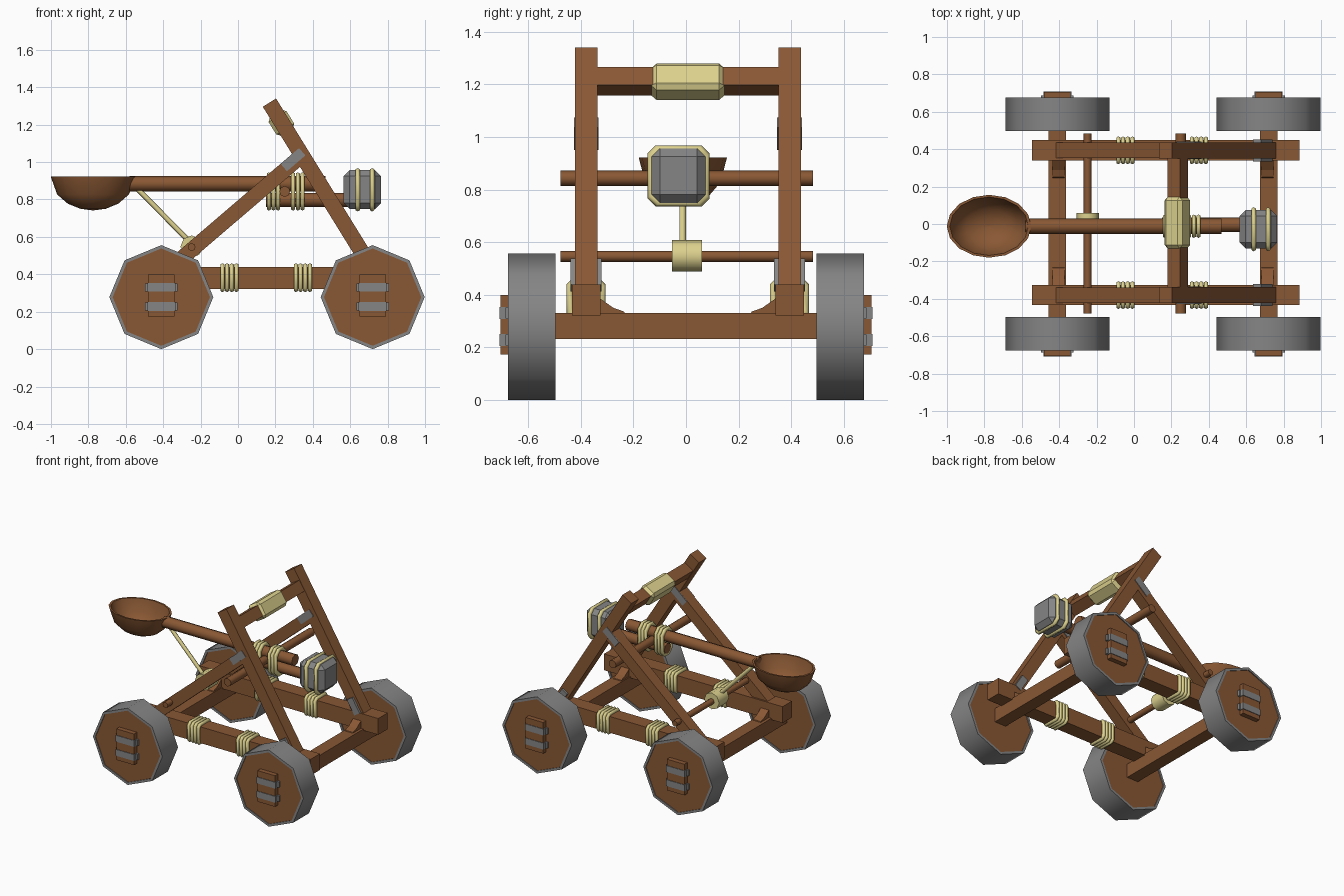
import bpy, bmesh, math
from mathutils import Vector

if "Cube" in bpy.data.objects:
    bpy.data.objects.remove(bpy.data.objects["Cube"])


def material(name, rgb):
    m = bpy.data.materials.new(name)
    m.diffuse_color = (*rgb, 1)
    m.use_nodes = True
    m.node_tree.nodes["Principled BSDF"].inputs["Base Color"].default_value = m.diffuse_color
    return m


WOOD = material("brown wood", (0.25, 0.097, 0.034))
METAL = material("grey metal", (0.235, 0.235, 0.235))
ROPE = material("pale rope", (0.72, 0.64, 0.27))


def finish(bm, name, mat, smooth=None):
    bmesh.ops.recalc_face_normals(bm, faces=bm.faces)
    me = bpy.data.meshes.new(name)
    bm.to_mesh(me)
    bm.free()
    me.materials.append(mat)
    ob = bpy.data.objects.new(name, me)
    bpy.context.collection.objects.link(ob)
    if smooth:
        bpy.ops.object.select_all(action='DESELECT')
        ob.select_set(True)
        bpy.context.view_layer.objects.active = ob
        bpy.ops.object.shade_smooth_by_angle(angle=math.radians(smooth))
    return ob


def box(name, loc, size, mat, tilt=0, bevel=0):
    bm = bmesh.new()
    bmesh.ops.create_cube(bm, size=1)
    bmesh.ops.scale(bm, vec=size, verts=bm.verts)
    if bevel:
        bmesh.ops.bevel(bm, geom=bm.edges[:], offset=bevel, segments=1, affect='EDGES')
    ob = finish(bm, name, mat)
    ob.location = loc
    ob.rotation_euler.y = -tilt
    return ob


def beam(name, p, q, y, width, mat):
    # square beam between two (x, z) points
    dx, dz = q[0] - p[0], q[1] - p[1]
    return box(name, ((p[0] + q[0]) / 2, y, (p[1] + q[1]) / 2),
               (math.hypot(dx, dz), width, width * 0.97), mat, math.atan2(dz, dx))


def rod(name, p, q, r, mat, sides=8, smooth=50):
    p, q = Vector(p), Vector(q)
    bm = bmesh.new()
    bmesh.ops.create_cone(bm, cap_ends=True, segments=sides, radius1=r, radius2=r, depth=(q - p).length)
    ob = finish(bm, name, mat, smooth)
    ob.location = (p + q) / 2
    ob.rotation_mode = 'QUATERNION'
    ob.rotation_quaternion = (q - p).to_track_quat('Z', 'Y')
    return ob


def loft(name, rings, mat, wrap=False, smooth=None):
    # skin a list of closed rings with equal point counts
    bm = bmesh.new()
    vs = [[bm.verts.new(p) for p in r] for r in rings]
    n = len(vs[0])
    for i in range(len(vs) if wrap else len(vs) - 1):
        a, b = vs[i], vs[(i + 1) % len(vs)]
        for j in range(n):
            k = (j + 1) % n
            bm.faces.new((a[j], a[k], b[k], b[j]))
    if not wrap:
        bm.faces.new(vs[0])
        bm.faces.new(vs[-1])
    return finish(bm, name, mat, smooth)


def rope_ring(name, c, a, b, chamfer, r=0.0125):
    # rope loop around the x axis with a chamfered rectangular path
    rings = []
    for k in range(6):
        t = math.tau * k / 6
        A, B, x = a + r * math.cos(t), b + r * math.cos(t), c[0] + r * math.sin(t)
        path = [(A, B - chamfer), (A - chamfer, B), (chamfer - A, B), (-A, B - chamfer),
                (-A, chamfer - B), (chamfer - A, -B), (A - chamfer, -B), (A, chamfer - B)]
        rings.append([(x, c[1] + u, c[2] + v) for u, v in path])
    return loft(name, rings, ROPE, True, 65)


Y0, HALF = 0.007, 0.387

# wheels, axles and hub clamps
for wx, tag in ((-0.41, "rear"), (0.72, "front")):
    box(tag + "_axle", (wx, 0, 0.281), (0.092, 1.1, 0.1), WOOD)
    for s in (-1, 1):
        wy = s * 0.587
        rings = [[(wx + r * math.cos(math.tau * j / 8), wy + d, 0.278 + r * math.sin(math.tau * j / 8))
                  for j in range(8)]
                 for r, d in ((0.278, -0.09), (0.278, 0.09), (0.26, 0.09), (0.26, -0.09))]
        loft(tag + "_wheel_tyre", rings, METAL, True, 50)
        disc = rod(tag + "_wheel_disc", (wx, wy - 0.084, 0.278), (wx, wy + 0.084, 0.278), 0.262, WOOD)
        box(tag + "_hub_plate", (wx, s * 0.68, 0.286), (0.14, 0.05, 0.225), WOOD)
        for z in (0.33, 0.228):
            box(tag + "_hub_band", (wx, s * 0.69, z), (0.15, 0.038, 0.046), METAL)
            box(tag + "_hub_band_foot", (wx, s * 0.677, z), (0.175, 0.02, 0.042), METAL)

# side frames
post_top, post_foot = (0.168, 1.318), (0.725, 0.417)
post_angle = math.atan2(post_foot[1] - post_top[1], post_foot[0] - post_top[0])
strut_foot, strut_top = (-0.395, 0.405), (0.335, 1.03)
strut_angle = math.atan2(strut_top[1] - strut_foot[1], strut_top[0] - strut_foot[0])
for s in (-1, 1):
    y = Y0 + s * HALF
    box("side_rail", (0.17, y, 0.38), (1.43, 0.108, 0.118), WOOD)
    beam("leaning_post", post_top, post_foot, y, 0.086, WOOD)
    beam("rear_strut", strut_foot, strut_top, y, 0.083, WOOD)
    box("strut_bracket", (0.294, y, 1.013), (0.13, 0.094, 0.052), METAL, strut_angle)
    box("post_bracket", (0.688, y, 0.475), (0.115, 0.118, 0.05), METAL, post_angle)
    # rope lashings on the rail
    for x in (-0.046, 0.347):
        for k in range(4):
            rope_ring("rail_lashing", (x + (k - 1.5) * 0.025, y, 0.382), 0.062, 0.065, 0.02)
    # curved wedges between rail and axle
    inner = HALF - 0.054
    curve = [(inner + 0.02, 0.32), (inner - 0.1, 0.32), (inner - 0.09, 0.336),
             (inner - 0.05, 0.35), (inner, 0.385), (inner + 0.02, 0.385)]
    for wx in (-0.403, 0.715):
        loft("corner_wedge", [[(wx + d, Y0 + s * u, v) for u, v in curve] for d in (-0.032, 0.032)], WOOD)

# padded crossbar
box("crossbar", (0.234, Y0, 1.212), (0.08, 2 * HALF, 0.078), WOOD, post_angle)
box("crossbar_pad", (0.232, Y0, 1.21), (0.118, 0.278, 0.112), ROPE, post_angle, 0.02)

# pivot rod and winch rod
rod("pivot_rod", (0.25, -0.478, 0.843), (0.25, 0.484, 0.843), 0.029, WOOD)
rod("winch_rod", (-0.248, -0.478, 0.546), (-0.248, 0.484, 0.546), 0.021, WOOD)
rod("winch_coil", (-0.248, -0.053, 0.548), (-0.248, 0.06, 0.548), 0.06, ROPE)
rod("pull_rope", (-0.25, -0.013, 0.565), (-0.54, -0.013, 0.86), 0.014, ROPE, 6, 65)

# throwing arm with counterweight beam
AY = -0.012
rod("throwing_arm", (-0.58, AY, 0.884), (0.467, AY, 0.884), 0.041, WOOD)
rod("counterweight_beam", (0.15, AY + 0.008, 0.798), (0.6, AY + 0.008, 0.798), 0.038, WOOD)
for x in (0.19, 0.32):
    for k in (-1, 0, 1):
        rope_ring("arm_lashing", (x + k * 0.025, AY, 0.843), 0.05, 0.09, 0.035)

# stone counterweight
box("counterweight", (0.665, -0.028, 0.853), (0.2, 0.205, 0.208), METAL, 0, 0.032)
for x in (0.64, 0.717):
    rope_ring("counterweight_band", (x, -0.028, 0.852), 0.104, 0.102, 0.03, 0.014)

# spoon bowl, outer skin then inner skin
rings = []
for scale, levels in ((1.0, (0.02, 0.3, 0.6, 0.85, 1.0)), (0.93, (1.0, 0.85, 0.6, 0.3, 0.02))):
    for f in levels:
        depth = 0.18 * scale * math.sqrt(1 - f * f)
        rings.append([(-0.775 + 0.226 * scale * f * math.cos(math.tau * j / 16),
                       AY + 0.168 * scale * f * math.sin(math.tau * j / 16), 0.922 - depth)
                      for j in range(16)])
loft("spoon_bowl", rings, WOOD, False, 50)
